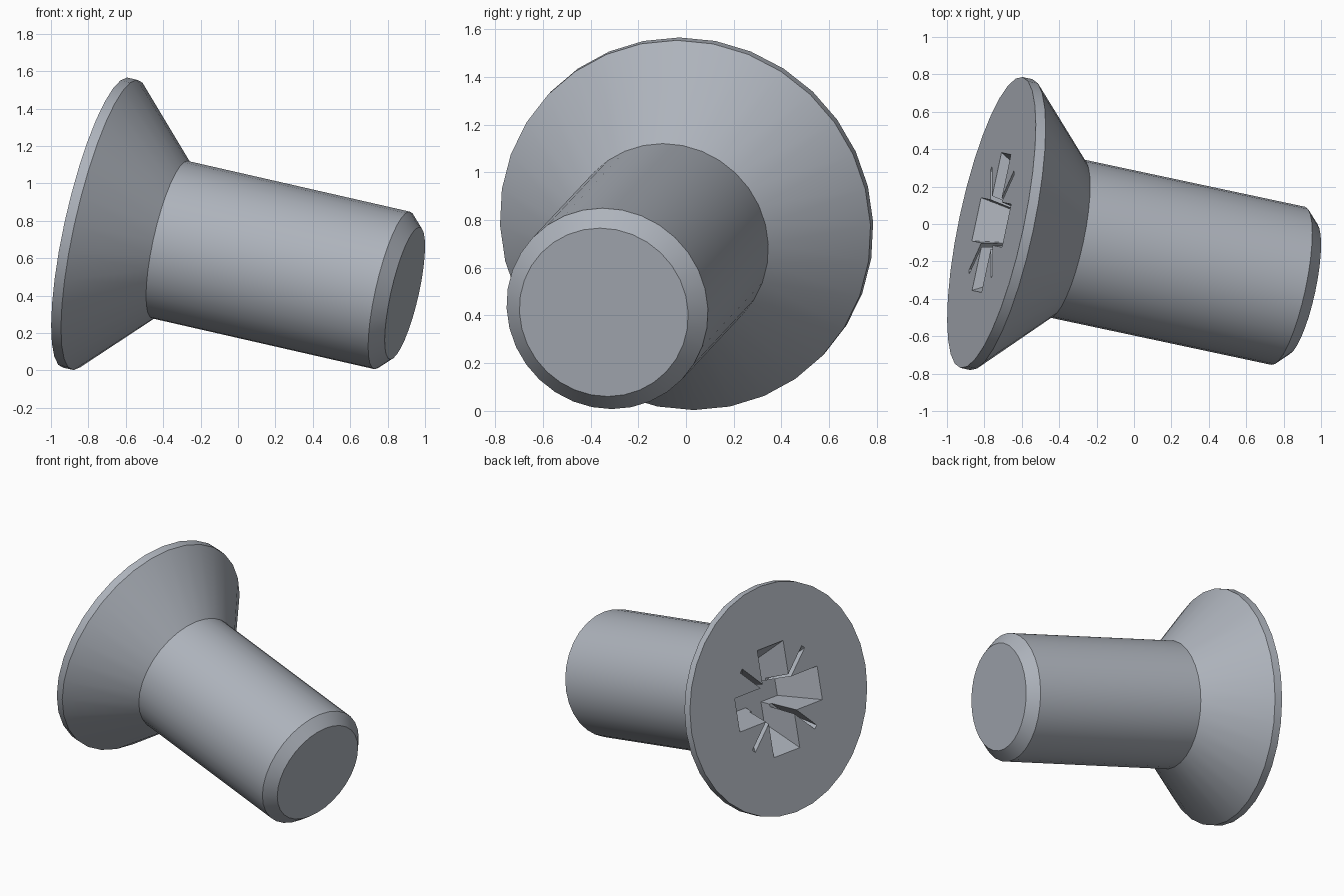
import bpy, bmesh
from math import cos, sin, tau, radians
from mathutils import Vector, Matrix

cube = bpy.data.objects.get("Cube")
if cube:
    bpy.data.objects.remove(cube)

steel = bpy.data.materials.new("grey steel")
steel.use_nodes = True
COLOR = (0.42, 0.45, 0.50, 1)
steel.diffuse_color = COLOR
steel.node_tree.nodes["Principled BSDF"].inputs["Base Color"].default_value = COLOR

# Screw frame: local z runs from the head face down the shank
HEAD_CENTRE = Vector((-0.762, 0.008, 0.79))
axis = Vector((0.9546, -0.2037, -0.2179)).normalized()
side = Vector((0, 0, 1)).cross(axis).normalized()
up = axis.cross(side)
FRAME = Matrix.Translation(HEAD_CENTRE) @ Matrix((side, up, axis)).transposed().to_4x4()


def loft(name, loops):
    """Closed solid through a list of equal-length point loops."""
    bm = bmesh.new()
    rings = [[bm.verts.new(p) for p in loop] for loop in loops]
    n = len(rings[0])
    for a, b in zip(rings, rings[1:]):
        for i in range(n):
            j = (i + 1) % n
            bm.faces.new((a[i], a[j], b[j], b[i]))
    bm.faces.new(rings[0])
    bm.faces.new(rings[-1])
    bmesh.ops.recalc_face_normals(bm, faces=bm.faces)
    mesh = bpy.data.meshes.new(name)
    bm.to_mesh(mesh)
    bm.free()
    mesh.materials.append(steel)
    obj = bpy.data.objects.new(name, mesh)
    obj.matrix_world = FRAME
    bpy.context.collection.objects.link(obj)
    return obj


def circle(radius, z, sides=32):
    return [(radius * cos(tau * i / sides), radius * sin(tau * i / sides), z)
            for i in range(sides)]


def cross(tip, half, z):
    """Plus-shaped outline."""
    arm = [Vector((tip, -half, z)), Vector((tip, half, z)), Vector((half, half, z))]
    return [Matrix.Rotation(tau * k / 4, 3, 'Z') @ p for k in range(4) for p in arm]


def slot(tip, half, z, angle):
    """Thin rectangle outline turned about the axis."""
    pts = [(-tip, -half), (tip, -half), (tip, half), (-tip, half)]
    return [Matrix.Rotation(angle, 3, 'Z') @ Vector((x, y, z)) for x, y in pts]


# Countersunk head, shank and chamfered end in one profile
profile = [(0.795, 0), (0.795, 0.055), (0.432, 0.418), (0.432, 1.662), (0.362, 1.733)]
screw = loft("countersunk_screw", [circle(r, z) for r, z in profile])

# Tapered cross recess with four thin diagonal grooves
cutters = [loft("cross_recess_cutter", [cross(0.40, 0.125, -0.04), cross(0.22, 0.07, 0.27)])]
for k in (1, 3):
    angle = k * tau / 8
    cutters.append(loft("groove_cutter", [slot(0.44, 0.016, -0.04, angle),
                                          slot(0.20, 0.012, 0.20, angle)]))

bpy.context.view_layer.objects.active = screw
for cutter in cutters:
    mod = screw.modifiers.new("recess", 'BOOLEAN')
    mod.operation = 'DIFFERENCE'
    mod.solver = 'EXACT'
    mod.object = cutter
    bpy.ops.object.modifier_apply(modifier=mod.name)
for cutter in cutters:
    bpy.data.objects.remove(cutter)

# Smooth round walls, crisp rims
bpy.ops.object.select_all(action='DESELECT')
screw.select_set(True)
bpy.ops.object.shade_smooth_by_angle(angle=radians(25))
